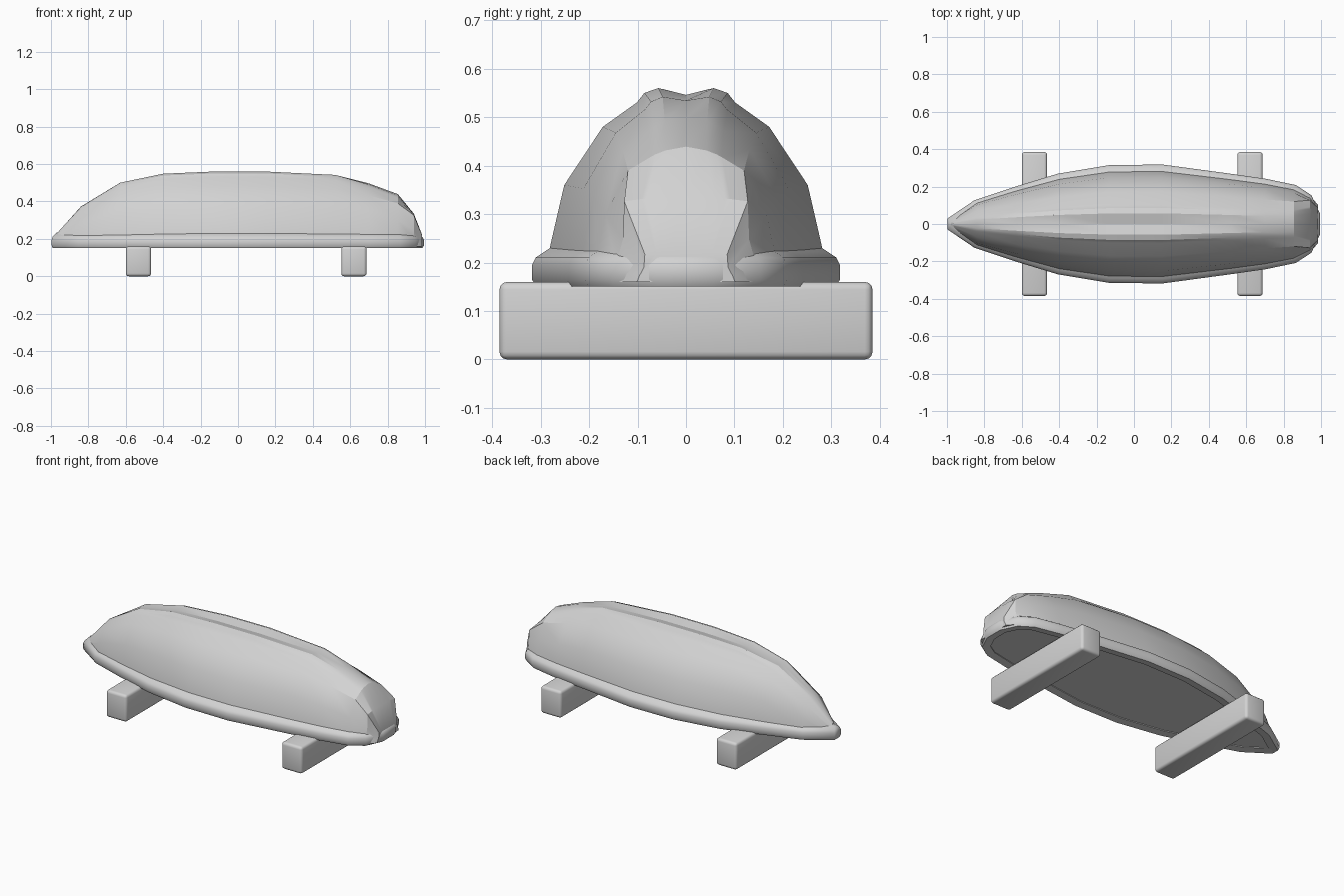
import bpy
import bmesh
from mathutils import Vector

cube = bpy.data.objects.get("Cube")
if cube:
    bpy.data.objects.remove(cube)

# One plain grey for everything
grey = bpy.data.materials.new("plain grey")
grey.use_nodes = True
colour = (0.65, 0.65, 0.65, 1)
grey.diffuse_color = colour
grey.node_tree.nodes["Principled BSDF"].inputs["Base Color"].default_value = colour


def finish(name, bm, angle):
    """Turn the bmesh into a shaded grey object."""
    bmesh.ops.recalc_face_normals(bm, faces=bm.faces)
    mesh = bpy.data.meshes.new(name)
    bm.to_mesh(mesh)
    bm.free()
    mesh.materials.append(grey)
    obj = bpy.data.objects.new(name, mesh)
    bpy.context.collection.objects.link(obj)
    bpy.ops.object.select_all(action="DESELECT")
    obj.select_set(True)
    bpy.context.view_layer.objects.active = obj
    bpy.ops.object.shade_smooth_by_angle(angle=angle)


# Upturned hull: length, half width, keel height, groove strength, boxiness
BASE = 0.16
stations = [(-0.99, 0.015, 0.205, 0.1, 0), (-0.84, 0.13, 0.375, 0.3, 0),
            (-0.63, 0.20, 0.505, 0.65, 0), (-0.40, 0.27, 0.55, 0.9, 0),
            (-0.13, 0.315, 0.56, 1, 0), (0.15, 0.318, 0.56, 1, 0),
            (0.52, 0.268, 0.545, 0.8, 0), (0.70, 0.242, 0.50, 0.3, 0),
            (0.855, 0.21, 0.44, 0.1, 0.1), (0.94, 0.165, 0.335, 0, 0.75),
            (0.985, 0.11, 0.22, 0, 0.75)]
# Half section: share of width, share of height
sides = [(0.92, 0.0), (0.88, 0.19), (0.79, 0.5), (0.54, 0.8)]
ridge = [(0.32, 0.925), (0.27, 0.975), (0.18, 1.0), (0.0, 0.965)]


def hull_section(groove, boxy):
    """Blend from a grooved round keel to a plain or boxy one."""
    points = list(sides)
    for w, h in ridge:
        plain = 1 - 0.2 * (w / 0.54) ** 1.5
        points.append((w, plain + (h - plain) * groove))
    points = [(w + (0.85 - w) * boxy * min(1, w / 0.54), h + (1 - h) * boxy)
              if h > 0.7 else (w, h) for w, h in points]
    return points + [(-w, h) for w, h in reversed(points[:-1])]


bm = bmesh.new()
rings = [[bm.verts.new((x, half * w, BASE + (top - BASE) * h))
          for w, h in hull_section(groove, boxy)]
         for x, half, top, groove, boxy in stations]
# Stretching each ring right round also closes the flat underside
for a, b in zip(rings, rings[1:]):
    for i in range(len(a)):
        k = (i + 1) % len(a)
        bm.faces.new((a[i], a[k], b[k], b[i]))
bm.faces.new(rings[0])
bm.faces.new(rings[-1])
finish("hull", bm, 0.4)

# Gunwale rim swept around the hull edge, sloping up into its sides
RADIUS = 0.03
side = [(s[0], s[1] - RADIUS) for s in stations[1:-2]]
side = [(-0.978, 0.006)] + side + [(0.925, 0.135), (0.965, 0.05)]
path = side + [(x, -y) for x, y in reversed(side)]
rim_section = [(1, 0.165), (1, 0.195), (0.75, 0.21), (0.15, 0.222),
               (-0.5, 0.235), (-0.8, 0.155), (0.7, 0.15)]
bm = bmesh.new()
loops = []
for i, (x, y) in enumerate(path):
    before, after = path[i - 1], path[(i + 1) % len(path)]
    run = Vector((after[0] - before[0], after[1] - before[1])).normalized()
    out = Vector((-run.y, run.x)) * RADIUS
    loops.append([bm.verts.new((x + out.x * u, y + out.y * u, z))
                  for u, z in rim_section])
for i, a in enumerate(loops):
    b = loops[(i + 1) % len(loops)]
    for j in range(len(a)):
        k = (j + 1) % len(a)
        bm.faces.new((a[j], a[k], b[k], b[j]))
finish("gunwale_rim", bm, 1.1)

# Two support beams with softened edges
for name, x in (("bow_beam", -0.532), ("stern_beam", 0.62)):
    bm = bmesh.new()
    bmesh.ops.create_cube(bm, size=1)
    bmesh.ops.scale(bm, vec=(0.135, 0.77, 0.16), verts=bm.verts)
    bmesh.ops.translate(bm, vec=(x, 0, 0.08), verts=bm.verts)
    bmesh.ops.bevel(bm, geom=bm.edges[:], offset=0.016, segments=3,
                    profile=0.5, affect="EDGES")
    finish(name, bm, 0.6)
